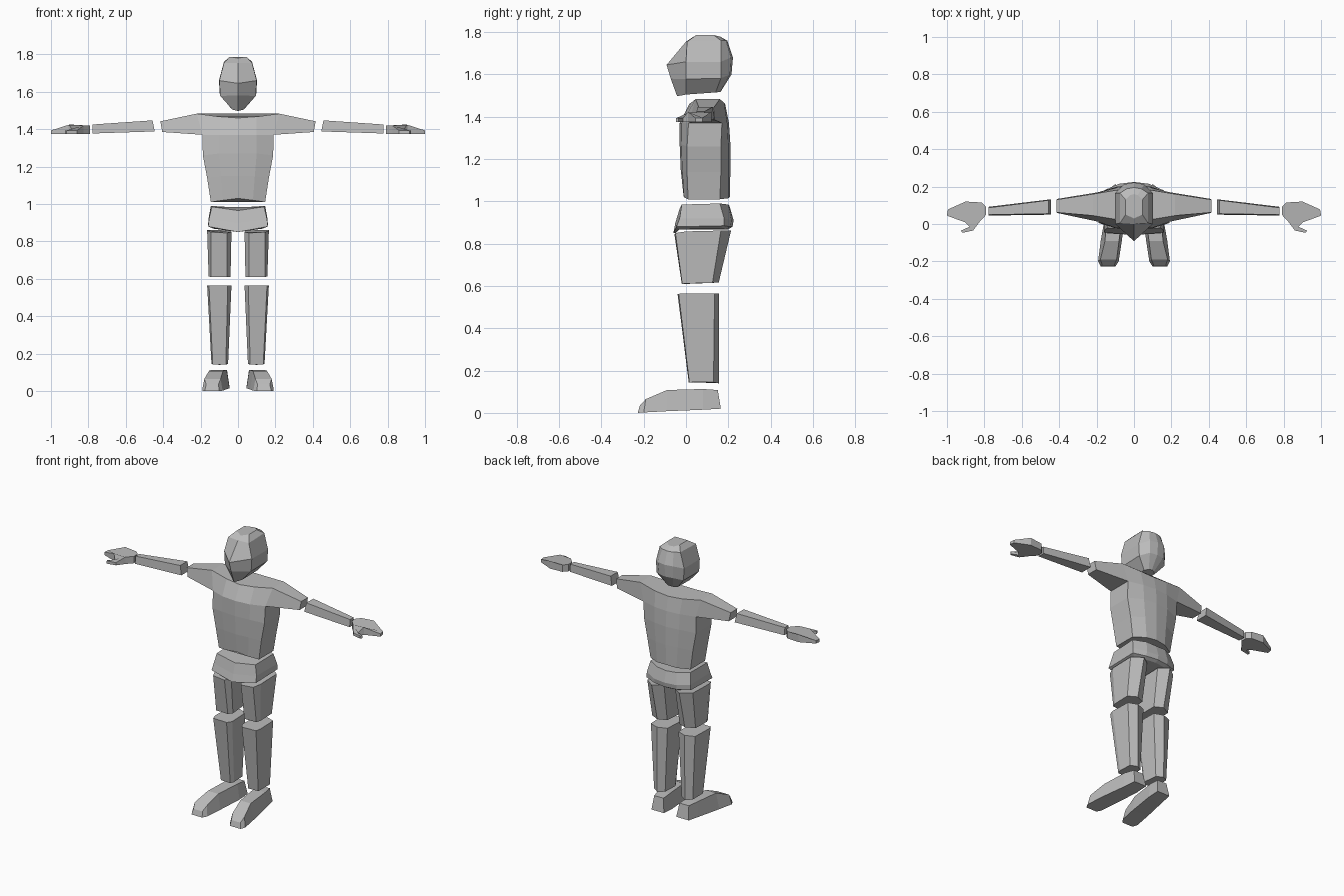
import bpy, bmesh

grey = bpy.data.materials.new("plain grey")
grey.diffuse_color = (0.5, 0.5, 0.5, 1)


def loft(rings):
    """Skin closed rings of points and cap both ends."""
    bm = bmesh.new()
    vs = [[bm.verts.new(p) for p in r] for r in rings]
    n = len(vs[0])
    for a, b in zip(vs, vs[1:]):
        for i in range(n):
            j = (i + 1) % n
            bm.faces.new((a[i], a[j], b[j], b[i]))
    bm.faces.new(vs[0])
    bm.faces.new(vs[-1])
    return bm, vs


def finish(name, bm, mirror=False):
    bmesh.ops.recalc_face_normals(bm, faces=bm.faces)
    me = bpy.data.meshes.new(name)
    bm.to_mesh(me)
    bm.free()
    me.materials.append(grey)
    ob = bpy.data.objects.new(name, me)
    bpy.context.collection.objects.link(ob)
    if mirror:
        ob.modifiers.new("mirror", 'MIRROR')
    return ob


def sym(half):
    """Complete a ring from its right half; first and last points lie on x = 0."""
    return half + [(-x, y, z) for x, y, z in half[-2:0:-1]]


# head: brow, nose, jaw and chin rings
bm, _ = loft([sym(r) for r in (
    [(0, .03, 1.775), (.045, .05, 1.787), (.045, .13, 1.787), (.02, .155, 1.78), (0, .16, 1.78)],
    [(0, 0, 1.755), (.075, .005, 1.755), (.075, .165, 1.76), (.04, .188, 1.76), (0, .195, 1.76)],
    [(0, -.092, 1.645), (.1, 0, 1.66), (.102, .165, 1.66), (.055, .212, 1.68), (0, .222, 1.68)],
    [(0, -.072, 1.58), (.095, 0, 1.578), (.097, .165, 1.582), (.05, .207, 1.6), (0, .215, 1.6)],
    [(0, -.042, 1.497), (.03, 0, 1.505), (.04, .14, 1.515), (.02, .16, 1.517), (0, .165, 1.52)])])
finish("head", bm)

# torso: waist to collar, with the side faces drawn out into upper arms
bm, vs = loft([sym(r) for r in (
    [(0, -.012, 1.03), (.08, -.01, 1.02), (.145, .01, 1.01), (.145, .16, 1.01), (.07, .2, 1.015), (0, .207, 1.02)],
    [(0, -.025, 1.15), (.09, -.018, 1.15), (.165, .005, 1.14), (.165, .165, 1.14), (.08, .2, 1.15), (0, .21, 1.15)],
    [(0, -.03, 1.27), (.1, -.022, 1.27), (.188, .005, 1.26), (.188, .165, 1.26), (.09, .2, 1.27), (0, .21, 1.27)],
    [(0, -.03, 1.37), (.1, -.02, 1.37), (.19, .012, 1.37), (.19, .17, 1.37), (.09, .195, 1.37), (0, .203, 1.37)],
    [(0, .015, 1.46), (.1, .025, 1.467), (.22, .045, 1.483), (.22, .16, 1.483), (.1, .18, 1.467), (0, .185, 1.46)])])
for s, (i, j) in ((1, (2, 3)), (-1, (8, 7))):
    root = [vs[3][i], vs[3][j], vs[4][j], vs[4][i]]
    bm.faces.remove(bm.faces.get(root))
    tip = [bm.verts.new((s * x, y, z)) for x, y, z in (
        (.405, .058, 1.385), (.405, .135, 1.385), (.415, .13, 1.442), (.415, .062, 1.442))]
    for k in range(4):
        m = (k + 1) % 4
        bm.faces.new((root[k], root[m], tip[m], tip[k]))
    bm.faces.new(tip)
finish("torso", bm)

# pelvis
bm, _ = loft([sym(r) for r in (
    [(0, -.03, .965), (.14, -.02, .985), (.145, .16, .99), (.07, .2, .985), (0, .205, .98)],
    [(0, -.05, .9), (.155, -.03, .92), (.158, .18, .92), (.08, .215, .91), (0, .225, .91)],
    [(0, -.06, .85), (.16, -.045, .88), (.16, .18, .885), (.08, .21, .88), (0, .22, .88)],
    [(0, -.05, .85), (.13, -.03, .868), (.13, .16, .87), (.07, .19, .868), (0, .2, .868)])])
finish("pelvis", bm)

# thighs
bm, _ = loft([
    [(.06, -.055, .845), (.145, -.05, .85), (.165, 0, .858), (.165, .165, .862), (.1, .213, .862), (.04, .17, .86), (.035, -.02, .85)],
    [(.06, -.02, .61), (.145, -.018, .61), (.157, .01, .612), (.157, .125, .615), (.1, .155, .617), (.045, .13, .615), (.04, .005, .61)]])
finish("thighs", bm, True)

# shins
bm, _ = loft([
    [(.055, -.04, .563), (.155, -.035, .563), (.165, 0, .565), (.16, .135, .565), (.1, .157, .565), (.04, .135, .565), (.035, -.01, .563)],
    [(.065, .013, .143), (.135, .016, .143), (.142, .04, .147), (.14, .13, .145), (.1, .155, .14), (.06, .13, .143), (.053, .035, .145)]])
finish("shins", bm, True)

# feet: lofted from heel to toe, each ring as y, inner/outer base, inner/outer top, heights
bm, _ = loft([[(a, y, b), (d, y, b), (e, y + s, t), (c, y + s, t)] for y, s, a, d, c, e, b, t in (
    (.165, -.015, .045, .135, .058, .125, .02, .108),
    (.08, 0, .045, .148, .06, .142, .015, .113),
    (-.09, 0, .065, .178, .08, .155, .008, .108),
    (-.2, .01, .082, .192, .093, .18, .002, .065),
    (-.228, .01, .1, .178, .105, .17, 0, .035))])
finish("feet", bm, True)

# forearms
bm, _ = loft([[(x, a, z0), (x, b, z0), (x + s, b - .005, z1), (x + s, a + .005, z1)] for x, s, a, b, z0, z1 in (
    (.445, .012, .05, .132, 1.388, 1.447),
    (.777, 0, .045, .092, 1.377, 1.425))])
finish("forearms", bm, True)

# hands: flat outline with thumb, thicker at the knuckles
outline = [(.79, .09), (.815, .115), (.9, .12), (.995, .078), (1, .045), (.955, .028), (.905, .01),
           (.88, -.015), (.925, -.035), (.918, -.047), (.86, -.035), (.825, .012), (.79, .05)]


def hand_top(x, y):
    if y < 0:
        return 1.393
    return 1.42 if x < .9 else 1.425 - .32 * (x - .9)


bm, _ = loft([[(x, y, 1.375) for x, y in outline],
              [(x, y, hand_top(x, y)) for x, y in outline]])
finish("hands", bm, True)
